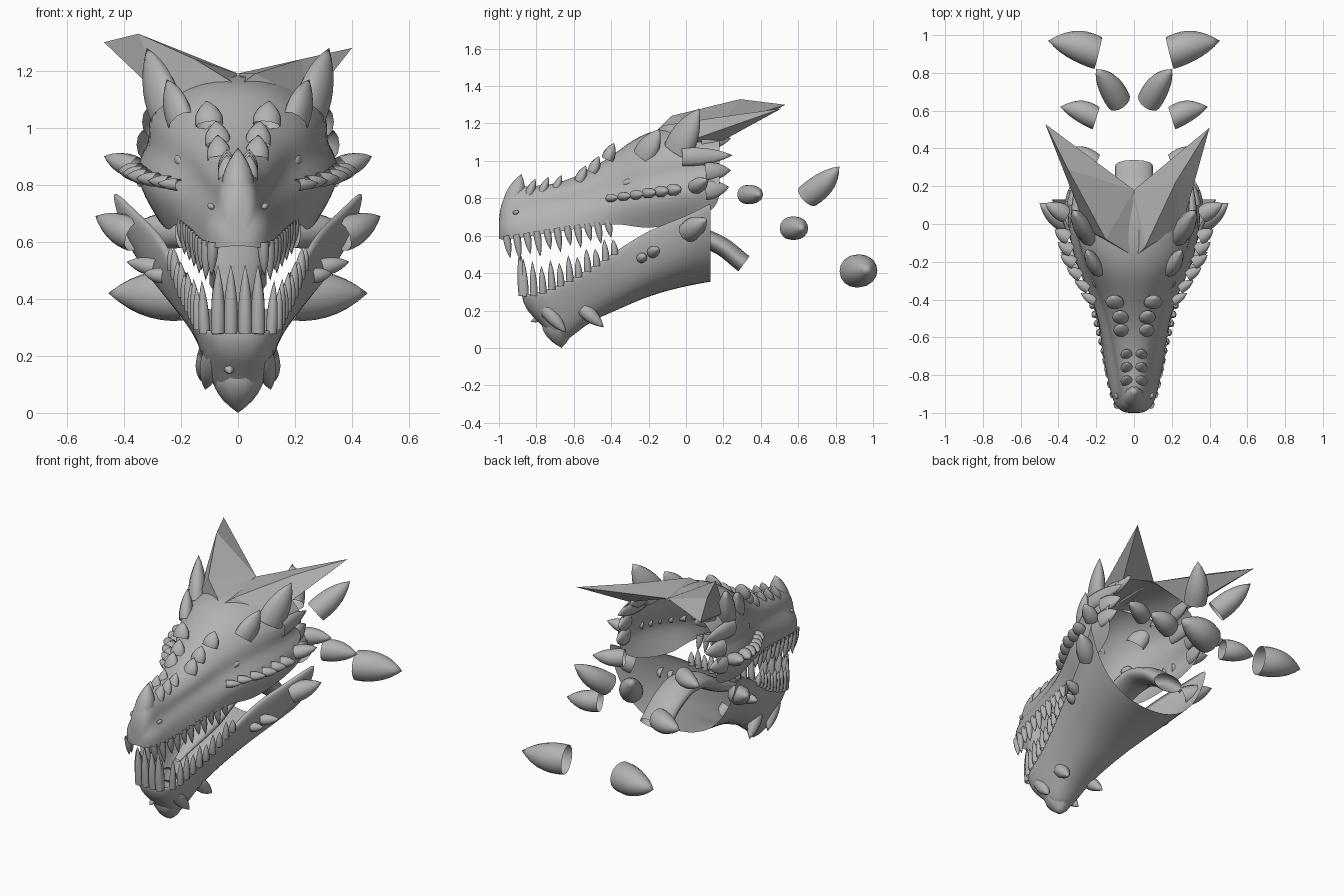
import bpy
import bmesh
import math
from mathutils import Vector

default_cube = bpy.data.objects.get("Cube")
if default_cube:
    bpy.data.objects.remove(default_cube, do_unlink=True)

# One plain grey for the whole model
GREY = (0.45, 0.45, 0.45, 1)
grey = bpy.data.materials.new("plain_grey")
grey.use_nodes = True
grey.diffuse_color = GREY
grey.node_tree.nodes["Principled BSDF"].inputs["Base Color"].default_value = GREY


def make_object(name, bm, smooth=True):
    mesh = bpy.data.meshes.new(name)
    bmesh.ops.recalc_face_normals(bm, faces=bm.faces)
    bm.to_mesh(mesh)
    bm.free()
    for polygon in mesh.polygons:
        polygon.use_smooth = smooth
    mesh.materials.append(grey)
    obj = bpy.data.objects.new(name, mesh)
    bpy.context.collection.objects.link(obj)
    return obj


def shell(name, half_rows):
    """Mirrored open surface through half cross-sections ending on the centre line."""
    bm = bmesh.new()
    rows = []
    for half in half_rows:
        full = half + [(-x, y, z) for x, y, z in reversed(half[:-1])]
        rows.append([bm.verts.new(p) for p in full])
    for front, back in zip(rows, rows[1:]):
        for i in range(len(front) - 1):
            bm.faces.new((front[i], front[i + 1], back[i + 1], back[i]))
    bmesh.ops.remove_doubles(bm, verts=bm.verts, dist=0.0001)
    obj = make_object(name, bm)
    subsurf = obj.modifiers.new("smooth_surface", "SUBSURF")
    subsurf.levels = subsurf.render_levels = 2
    return obj


def add_spike(bm, base, tip, radius, flat=1.0, bend=0.0, sides=10, rings=7):
    """Open-based spike with a swollen lower half, bowed backwards by bend."""
    base, tip = Vector(base), Vector(tip)
    axis = tip - base
    helper = Vector((0, 0, 1)) if abs(axis.normalized().z) < 0.9 else Vector((0, 1, 0))
    side = axis.cross(helper).normalized()
    up = side.cross(axis).normalized()
    previous = None
    for k in range(rings):
        t = k / rings
        centre = base + axis * t + Vector((0, bend * math.sin(math.pi * t), 0))
        r = radius * (1 - t ** 1.9) * (0.88 + 0.35 * t)
        ring = []
        for j in range(sides):
            a = math.tau * j / sides
            ring.append(bm.verts.new(centre + r * (side * math.cos(a) + up * flat * math.sin(a))))
        if previous:
            for j in range(sides):
                n = (j + 1) % sides
                bm.faces.new((previous[j], previous[n], ring[n], ring[j]))
        previous = ring
    apex = bm.verts.new(tip)
    for j in range(sides):
        bm.faces.new((previous[j], previous[(j + 1) % sides], apex))


def spike_pairs(name, spikes, **shape):
    bm = bmesh.new()
    for base, tip, radius in spikes:
        for s in (1, -1):
            add_spike(bm, (s * base[0], *base[1:]), (s * tip[0], *tip[1:]), radius, **shape)
    return make_object(name, bm)


def sample(stations, y, column):
    """Linear value of one station column at depth y."""
    for a, b in zip(stations, stations[1:]):
        if a[0] <= y <= b[0]:
            t = (y - a[0]) / (b[0] - a[0])
            return a[column] + t * (b[column] - a[column])
    return stations[-1][column]


# Upper skull: y, rim x, rim z, cheek x, cheek z, brow x, brow z, top z
SKULL = [
    (-1, .05, .58, .06, .64, .045, .7, .74),
    (-.96, .1, .58, .11, .65, .07, .77, .85),
    (-.88, .13, .59, .125, .68, .07, .8, .87),
    (-.7, .16, .62, .14, .72, .1, .82, .87),
    (-.5, .19, .65, .19, .75, .14, .88, .96),
    (-.35, .22, .67, .26, .78, .19, .94, 1.07),
    (-.22, .24, .63, .34, .8, .27, 1.01, 1.17),
    (0, .28, .67, .39, .84, .34, 1.03, 1.2),
    (.18, .31, .74, .37, .88, .33, 1.05, 1.19),
]
rows = [[(0, -1, .59)] * 6]
for y, rx, rz, cx, cz, bx, bz, tz in SKULL:
    rows.append([(rx, y, rz), (cx, y, cz), ((cx + bx) / 2 - .16 * cx, y, (cz + bz) / 2),
                 (bx, y, bz), (bx * .55, y, bz + (tz - bz) * .8), (0, y, tz)])
shell("upper_skull", rows)

# Lower jaw: y, rim x, rim z, side x, side z, bottom z
JAW = [
    (-.87, .07, .3, .06, .26, .24),
    (-.84, .12, .29, .1, .24, .18),
    (-.77, .15, .31, .12, .2, .12),
    (-.67, .17, .35, .11, .14, -.02),
    (-.55, .2, .41, .14, .24, .12),
    (-.35, .25, .54, .21, .35, .2),
    (-.2, .3, .64, .28, .42, .27),
    (0, .38, .71, .35, .5, .32),
    (.13, .45, .78, .38, .55, .34),
]
rows = [[(0, -.88, .29)] * 5]
for y, rx, rz, sx, sz, bz in JAW:
    rows.append([(rx - .03, y, rz - .01), (rx, y, rz), (sx, y, sz),
                 (sx * .6, y, bz + (sz - bz) * .2), (0, y, bz)])
shell("lower_jaw", rows)

# Teeth follow both rims
COUNT = 11
upper, lower = [], []
for i in range(COUNT):
    t = i / (COUNT - 1)
    y = -.96 + .54 * t
    x, z = sample(SKULL, y, 1) - .012, sample(SKULL, y, 2)
    length = .1 + .025 * (i % 2) - .03 * t
    upper.append(((x, y, z + .02), (x + .005, y + .02, z - length), .022))
    y = -.86 + .48 * t
    x, z = sample(JAW, y, 1) - .015, sample(JAW, y, 2)
    length = .18 - .12 * math.sqrt(t) + .025 * (i % 2)
    lower.append(((x, y, z - .02), (x + .01, y - .01, z + length), .022))
lower += [((x, -.87, .28), (x, -.89, .52), .028) for x in (.025, .07)]
spike_pairs("upper_teeth", upper, sides=8)
spike_pairs("lower_teeth", lower, sides=8)

# Snout and forehead scales
scales = [((x, y, z), (x * 1.1, y + .035, z + .085), r) for x, y, z, r in (
    (.036, -.84, .82, .038), (.036, -.77, .83, .038), (.036, -.7, .84, .038),
    (.065, -.57, .89, .048), (.07, -.5, .94, .05), (.1, -.42, 1.01, .055))]
spike_pairs("snout_scales", scales, flat=.7)

# Cheek scale row, growing towards the back
cheek = []
for i in range(6):
    y = -.4 + .067 * i
    z = .8 + .009 * i
    x = sample(SKULL, y, 3) - .03
    cheek.append(((x, y - .01, z), (x + .075, y + .035, z + .005), .028 + .003 * i))
cheek.append(((.36, .05, .86), (.47, .11, .9), .052))
spike_pairs("cheek_scales", cheek, flat=.85)

# Crown spikes, wide from the side
spike_pairs("crown_spikes", [
    ((.25, -.05, 1.05), (.32, .07, 1.28), .058),
    ((.2, -.23, 1.02), (.25, -.14, 1.17), .045)], flat=1.6)

# Ragged lobes along the rear edge of the skull
spike_pairs("skull_edge_lobes", [
    ((.31, -.02, 1.02), (.3, .25, 1.03), .03),
    ((.33, .1, .94), (.3, .24, .95), .03),
    ((.34, .1, .84), (.32, .23, .86), .03),
    ((.24, .08, 1.1), (.22, .24, 1.12), .03)], flat=1.9)

# Jaw and chin spikes
spike_pairs("jaw_spikes", [
    ((.36, .01, .62), (.5, .11, .69), .065),
    ((.26, -.24, .48), (.33, -.22, .49), .03),
    ((.29, -.18, .51), (.39, -.15, .53), .035),
    ((.085, -.75, .21), (.115, -.64, .08), .045),
    ((.1, -.55, .21), (.13, -.44, .11), .045)])

# Loose neck spikes behind the head
spike_pairs("neck_spikes", [
    ((.19, .905, .41), (.455, .97, .42), .098),
    ((.08, .65, .81), (.2, .82, .97), .075),
    ((.2, .56, .64), (.39, .62, .64), .07),
    ((.2, .32, .82), (.37, .395, .82), .057)], bend=.012, sides=16)

# Nose horn, chin point and chin nub on the centre line
for name, base, tip, radius in (
        ("nose_horn", (0, -.93, .75), (0, -.88, .93), .065),
        ("chin_point", (0, -.69, .16), (0, -.665, 0), .1),
        ("chin_nub", (-.03, -.76, .17), (-.03, -.83, .14), .025)):
    bm = bmesh.new()
    add_spike(bm, base, tip, radius)
    make_object(name, bm)

# Swept horns: folded sheets, one higher than the other
for name, s, tip, ridge, front in (
        ("left_horn", 1, (.4, .51, 1.28), (.22, .22, 1.24), (.06, -.12, 1.19)),
        ("right_horn", -1, (-.47, .53, 1.3), (-.35, .29, 1.33), (-.15, -.08, 1.24))):
    bm = bmesh.new()
    inner, outer, back, root = [bm.verts.new((s * x, y, z)) for x, y, z in (
        (0, .18, 1.19), (.25, -.03, 1.09), (.25, .2, 1.11), (.02, -.16, 1.16))]
    tip, ridge, front = [bm.verts.new(p) for p in (tip, ridge, front)]
    for face in ((root, front, inner), (root, outer, front), (front, ridge, inner),
                 (inner, ridge, tip), (front, outer, ridge), (outer, tip, ridge),
                 (outer, back, tip), (back, inner, tip)):
        bm.faces.new(face)
    make_object(name, bm, smooth=False)

# Eyes and nostrils
for name, x, y, z, size in (("eye", .2, -.31, .885, .035), ("nostril", .095, -.91, .725, .018)):
    for s, label in ((1, "left"), (-1, "right")):
        bm = bmesh.new()
        bmesh.ops.create_uvsphere(bm, u_segments=16, v_segments=10, radius=size)
        obj = make_object(f"{label}_{name}", bm)
        obj.location = (s * x, y, z)
        obj.scale = (.6, 1, .6)
        obj.rotation_euler = (.3, 0, -s * .4)

# Tongue: open flattened tube arching out of the back of the mouth
curve = bpy.data.curves.new("tongue", "CURVE")
curve.dimensions = "3D"
curve.bevel_depth = .05
curve.bevel_resolution = 4
spline = curve.splines.new("BEZIER")
path = ((-.6, .34, .2), (-.3, .47, .8), (0, .6, 1), (.16, .56, 1), (.31, .45, 1))
spline.bezier_points.add(len(path) - 1)
for point, (y, z, r) in zip(spline.bezier_points, path):
    point.co = (0, y, z)
    point.radius = r
    point.handle_left_type = point.handle_right_type = "AUTO"
curve.materials.append(grey)
tongue = bpy.data.objects.new("tongue", curve)
tongue.scale.x = 2
bpy.context.collection.objects.link(tongue)
